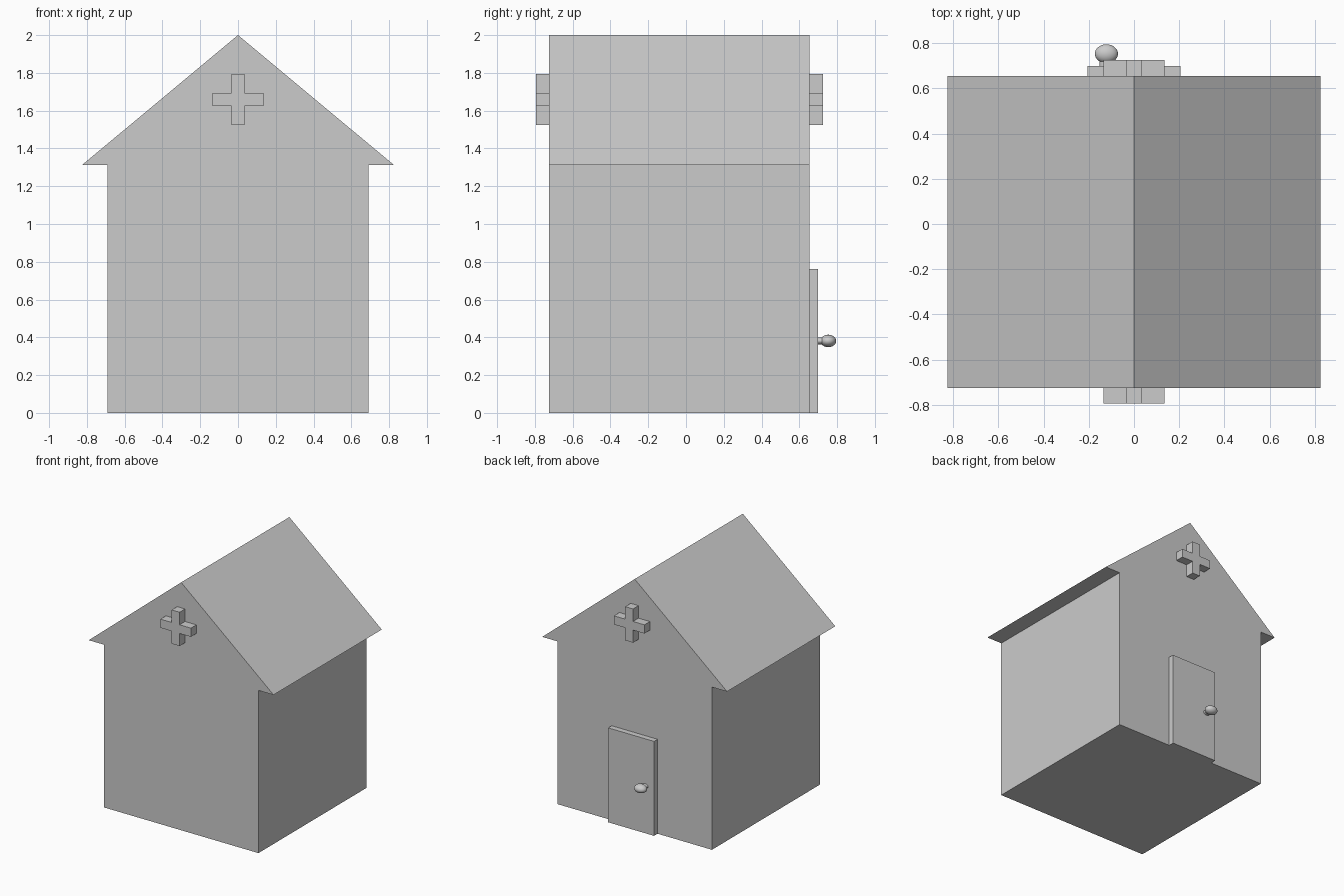
import bpy, bmesh, math
from mathutils import Matrix

if "Cube" in bpy.data.objects:
    bpy.data.objects.remove(bpy.data.objects["Cube"])


def extrude_profile(name, points, y0, y1):
    """Extrude an (x, z) outline from y0 to y1."""
    bm = bmesh.new()
    face = bm.faces.new([bm.verts.new((x, y0, z)) for x, z in points])
    out = bmesh.ops.extrude_face_region(bm, geom=[face])
    verts = [g for g in out["geom"] if isinstance(g, bmesh.types.BMVert)]
    bmesh.ops.translate(bm, verts=verts, vec=(0, y1 - y0, 0))
    bmesh.ops.recalc_face_normals(bm, faces=bm.faces)
    return finish(name, bm)


def finish(name, bm):
    mesh = bpy.data.meshes.new(name)
    bm.to_mesh(mesh)
    bm.free()
    obj = bpy.data.objects.new(name, mesh)
    bpy.context.collection.objects.link(obj)
    return obj


def mirrored(half):
    """Close a right-hand half outline by mirroring it across x = 0."""
    return half + [(-x, z) for x, z in reversed(half) if x > 0]


FRONT, BACK = -0.725, 0.655

# House: walls and overhanging gable roof in one outline
extrude_profile("house_body",
                mirrored([(0.69, 0), (0.69, 1.313), (0.825, 1.313), (0, 2.0)][:3])[:3]
                + [(0, 2.0), (-0.825, 1.313), (-0.69, 1.313), (-0.69, 0)],
                FRONT, BACK)

# Raised crosses on both gables
a, b, zc = 0.035, 0.136, 1.659
cross = mirrored([(a, zc - b), (a, zc - a), (b, zc - a),
                  (b, zc + a), (a, zc + a), (a, zc + b)])
extrude_profile("front_cross", cross, FRONT - 0.07, FRONT)
extrude_profile("back_cross", cross, BACK, BACK + 0.07)

# Door on the back wall
extrude_profile("door", mirrored([(0.205, 0), (0.205, 0.762)]), BACK, 0.70)

# Door knob: flattened ball on a short oval stem
bm = bmesh.new()
bmesh.ops.create_uvsphere(bm, u_segments=32, v_segments=16, radius=1,
                          matrix=Matrix.Translation((-0.122, 0.753, 0.381))
                          @ Matrix.Diagonal((0.051, 0.042, 0.033, 1)))
bmesh.ops.create_cone(bm, cap_ends=True, segments=32, radius1=1, radius2=1, depth=1,
                      matrix=Matrix.Translation((-0.122, 0.715, 0.381))
                      @ Matrix.Diagonal((0.03, 0.04, 0.019, 1))
                      @ Matrix.Rotation(math.radians(90), 4, 'X'))
knob = finish("door_knob", bm)
bpy.context.view_layer.objects.active = knob
knob.select_set(True)
bpy.ops.object.shade_smooth_by_angle(angle=math.radians(40))
